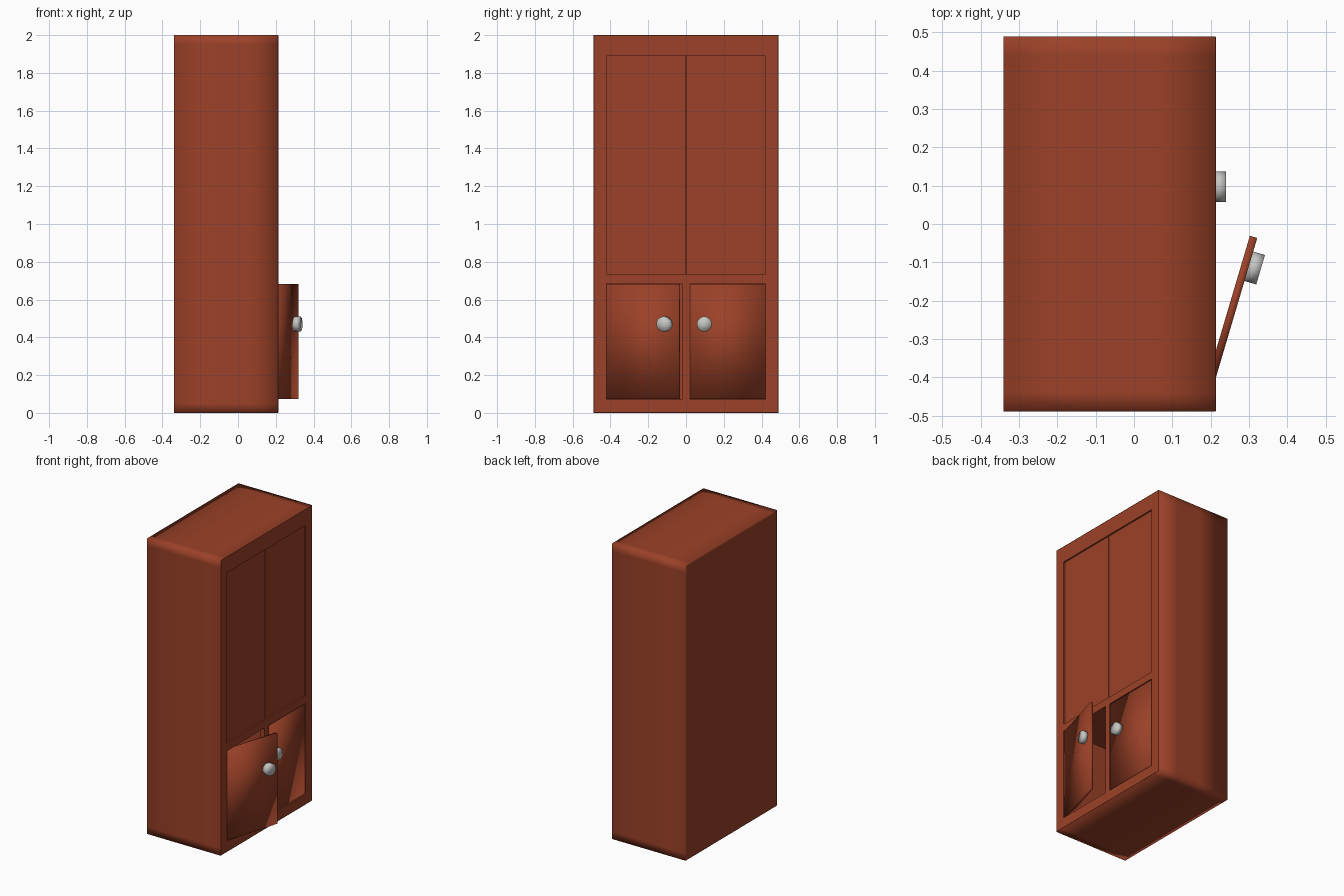
import bpy, bmesh, math
from mathutils import Matrix, Vector

if "Cube" in bpy.data.objects:
    bpy.data.objects.remove(bpy.data.objects["Cube"])


def material(name, rgb):
    m = bpy.data.materials.new(name)
    m.diffuse_color = (*rgb, 1)
    m.use_nodes = True
    m.node_tree.nodes["Principled BSDF"].inputs["Base Color"].default_value = m.diffuse_color
    return m


WOOD = material("red brown wood", (0.33, 0.053, 0.021))
METAL = material("light grey metal", (0.56, 0.56, 0.55))


def finish(name, bm, mat, smooth=False, matrix=None):
    bmesh.ops.recalc_face_normals(bm, faces=bm.faces)
    for f in bm.faces:
        f.smooth = smooth
    me = bpy.data.meshes.new(name)
    bm.to_mesh(me)
    bm.free()
    me.materials.append(mat)
    ob = bpy.data.objects.new(name, me)
    bpy.context.collection.objects.link(ob)
    if matrix:
        ob.matrix_world = matrix
    return ob


def box(name, lo, hi, smooth=False, matrix=None):
    bm = bmesh.new()
    lo, hi = Vector(lo), Vector(hi)
    m = Matrix.Translation((lo + hi) / 2) @ Matrix.Diagonal((*(hi - lo), 1))
    bmesh.ops.create_cube(bm, size=1, matrix=m)
    return finish(name, bm, WOOD, smooth, matrix)


# Cabinet shell: rectangular rings swept from back to front, softly shaded
def ring(bm, x, inset):
    hy, hz, s = 0.49 - inset, 1.0 - inset, 0.05
    pts = [(-hy, -hz), (-hy + s, -hz), (hy - s, -hz),
           (hy, -hz), (hy, -hz + s), (hy, hz - s),
           (hy, hz), (hy - s, hz), (-hy + s, hz),
           (-hy, hz), (-hy, hz - s), (-hy, -hz + s)]
    return [bm.verts.new((x, y, z + 1)) for y, z in pts]


bm = bmesh.new()
rings = [ring(bm, x, i) for x, i in
         [(-0.34, 0.01), (-0.34, 0), (-0.12, 0), (0.06, 0), (0.213, 0), (0.213, 0.01)]]
for a, b in zip(rings, rings[1:]):
    for i in range(12):
        j = (i + 1) % 12
        bm.faces.new((a[i], a[j], b[j], b[i]))
bm.faces.new(rings[0])
finish("cabinet_shell", bm, WOOD, True)

# Front frame: stiles, rails and the post between the lower doors
X0, X1 = 0.18, 0.2135
for side, a, b in (("left", -0.488, -0.42), ("right", 0.42, 0.488)):
    box(side + "_stile", (X0, a, 0.002), (X1, b, 1.998))
for part, a, b in (("bottom", 0.002, 0.07), ("middle", 0.685, 0.735), ("top", 1.89, 1.998)):
    box(part + "_rail", (X0, -0.42, a), (X1, 0.42, b))
box("lower_post", (X0, -0.02, 0.07), (X1, 0.02, 0.685))

# Lower compartment lining, open at the front
bm = bmesh.new()
bmesh.ops.create_cube(bm, size=1, matrix=Matrix.Translation((-0.07, 0, 0.3775))
                      @ Matrix.Diagonal((0.5, 0.84, 0.615, 1)))
bmesh.ops.delete(bm, geom=[f for f in bm.faces if f.calc_center_median().x > 0.1],
                 context='FACES')
finish("lower_interior", bm, WOOD)

# Upper doors, set slightly back, with a thin seam and a board behind it
for side, a, b in (("left", -0.42, -0.003), ("right", 0.003, 0.42)):
    box("upper_door_" + side, (0.18, a, 0.735), (0.203, b, 1.89))
box("upper_backing", (0.17, -0.42, 0.735), (0.178, 0.42, 1.89))


# Lower doors with round knobs, built from the hinge edge along y
def lower_door(side, hinge_y, direction, angle):
    m = Matrix.Translation((0.208, hinge_y, 0)) @ Matrix.Rotation(angle, 4, 'Z')
    y0, y1 = sorted((0, 0.4 * direction))
    box("lower_door_" + side, (-0.02, y0, 0.073), (0, y1, 0.683), True, m)
    kb = bmesh.new()
    bmesh.ops.create_cone(kb, cap_ends=True, cap_tris=True, segments=14,
                          radius1=0.04, radius2=0.04, depth=0.032,
                          matrix=Matrix.Translation((0.016, 0.323 * direction, 0.47))
                          @ Matrix.Rotation(math.pi / 2, 4, 'Y'))
    finish("knob_" + side, kb, METAL, True, m)


lower_door("left", -0.42, 1, -math.radians(16.5))
lower_door("right", 0.42, -1, 0)
